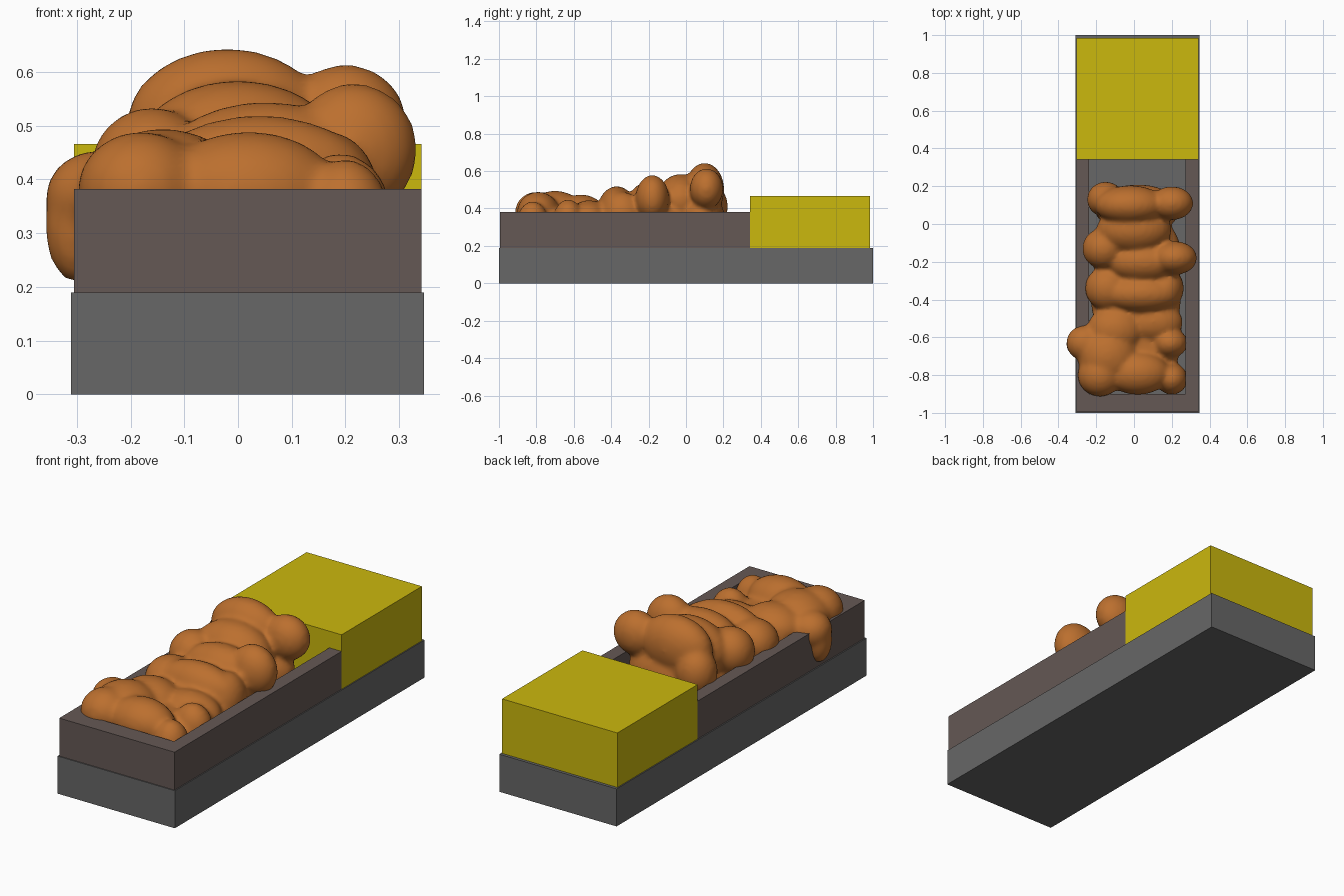
import bpy, bmesh
from mathutils import Matrix, Vector


def material(name, rgb):
    m = bpy.data.materials.new(name)
    m.diffuse_color = (*rgb, 1)
    return m


GREY = material("dark_grey", (0.135, 0.135, 0.135))
BROWN = material("brown_board", (0.13, 0.098, 0.09))
YELLOW = material("yellow_paint", (0.60, 0.48, 0.004))
ORANGE = material("orange_load", (0.50, 0.16, 0.028))


def finish(name, bm, mat):
    me = bpy.data.meshes.new(name)
    bm.to_mesh(me)
    bm.free()
    ob = bpy.data.objects.new(name, me)
    bpy.context.collection.objects.link(ob)
    me.materials.append(mat)
    return ob


def box(name, lo, hi, mat):
    lo, hi = Vector(lo), Vector(hi)
    bm = bmesh.new()
    bmesh.ops.create_cube(bm, size=1, matrix=Matrix.Translation((lo + hi) / 2)
                          @ Matrix.Diagonal((*(hi - lo), 1)))
    return finish(name, bm, mat)


# Chassis slab and cab block
box("chassis", (-0.311, -1, 0), (0.346, 1, 0.19), GREY)
box("cab", (-0.305, 0.342, 0.19), (0.341, 0.985, 0.466), YELLOW)

# Low boards round the cargo bed
box("left_board", (-0.305, -0.90, 0.19), (-0.238, 0.342, 0.382), BROWN)
box("right_board", (0.272, -0.90, 0.19), (0.341, 0.342, 0.382), BROWN)
box("end_board", (-0.305, -0.995, 0.19), (0.341, -0.90, 0.382), BROWN)

# Lumpy load: overlapping ellipsoids (centre, radii) fused into one soft skin
LUMPS = [
    # rear roll next to the cab
    (-0.02, 0.10, 0.50, 0.19, 0.105, 0.145), (0.20, 0.11, 0.505, 0.115, 0.09, 0.11),
    (-0.15, 0.13, 0.41, 0.10, 0.095, 0.12), (0.02, 0.08, 0.34, 0.23, 0.13, 0.15),
    # saddle behind the roll
    (0.00, -0.03, 0.44, 0.20, 0.13, 0.145),
    # middle roll with raised right-hand end
    (0.215, -0.18, 0.455, 0.12, 0.09, 0.125), (0.05, -0.20, 0.42, 0.20, 0.11, 0.125),
    (-0.16, -0.13, 0.42, 0.115, 0.11, 0.115), (0.02, -0.15, 0.32, 0.23, 0.22, 0.135),
    # third roll
    (0.04, -0.37, 0.40, 0.21, 0.10, 0.12), (-0.14, -0.34, 0.38, 0.12, 0.12, 0.11),
    (0.17, -0.34, 0.36, 0.095, 0.11, 0.13), (0.01, -0.42, 0.31, 0.24, 0.22, 0.125),
    # front heap
    (-0.10, -0.56, 0.37, 0.15, 0.13, 0.105), (-0.14, -0.70, 0.37, 0.16, 0.16, 0.125),
    (-0.18, -0.80, 0.38, 0.12, 0.115, 0.11), (0.02, -0.79, 0.375, 0.17, 0.115, 0.115),
    (0.19, -0.63, 0.34, 0.095, 0.08, 0.11), (0.20, -0.82, 0.32, 0.085, 0.085, 0.12),
    (0.10, -0.52, 0.345, 0.16, 0.11, 0.10), (0.00, -0.68, 0.30, 0.24, 0.21, 0.11),
    # fold drooping over the left board
    (-0.26, -0.63, 0.365, 0.10, 0.095, 0.09), (-0.30, -0.635, 0.315, 0.06, 0.065, 0.11),
]
bm = bmesh.new()
for x, y, z, rx, ry, rz in LUMPS:
    bmesh.ops.create_icosphere(bm, subdivisions=3, radius=1,
                               matrix=Matrix.Translation((x, y, z)) @ Matrix.Diagonal((rx, ry, rz, 1)))
load = finish("lumpy_load", bm, ORANGE)
skin = load.modifiers.new("Fuse", 'REMESH')
skin.mode = 'VOXEL'
skin.voxel_size = 0.012
skin.use_smooth_shade = True
soft = load.modifiers.new("Soften", 'SMOOTH')
soft.factor = 0.5
soft.iterations = 12
